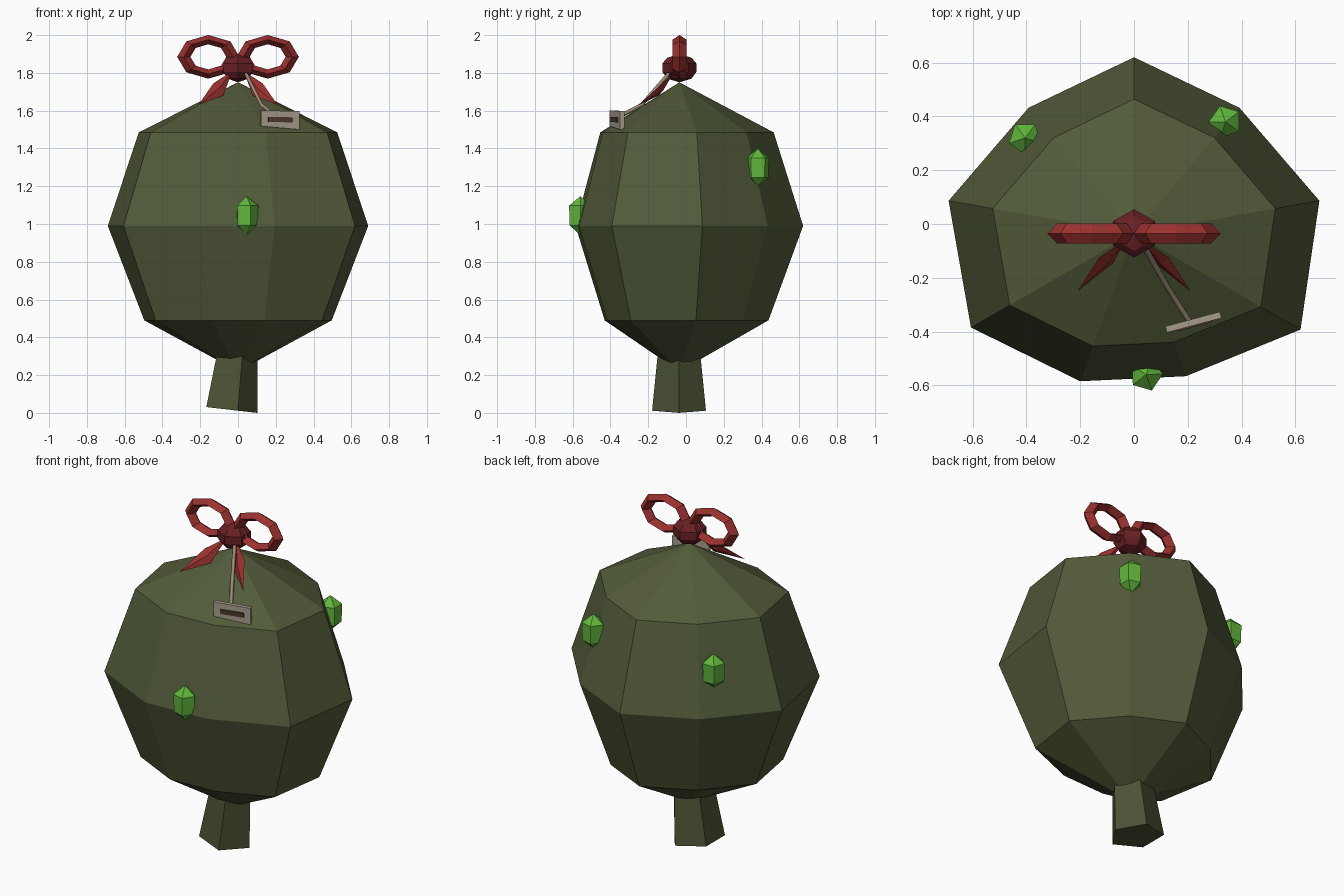
import bpy
from math import sin, cos, pi, radians
from mathutils import Vector, Matrix, Euler

if "Cube" in bpy.data.objects:
    bpy.data.objects.remove(bpy.data.objects["Cube"])


def mat(name, rgb):
    m = bpy.data.materials.new(name)
    m.diffuse_color = (*rgb, 1)
    m.use_nodes = True
    m.node_tree.nodes["Principled BSDF"].inputs["Base Color"].default_value = m.diffuse_color
    return m


LEAF = mat("olive", (0.085, 0.105, 0.042))
BARK = mat("dark_olive", (0.07, 0.085, 0.035))
RED = mat("red", (0.32, 0.03, 0.028))
KNOT = mat("dark_red", (0.14, 0.015, 0.018))
GREEN = mat("bright_green", (0.12, 0.48, 0.045))
CARD = mat("card", (0.38, 0.33, 0.26))
TWINE = mat("twine", (0.32, 0.26, 0.18))
BROWN = mat("brown", (0.07, 0.04, 0.025))


def mesh(name, verts, faces, m):
    me = bpy.data.meshes.new(name)
    me.from_pydata([tuple(v) for v in verts], [], faces)
    me.materials.append(m)
    o = bpy.data.objects.new(name, me)
    bpy.context.collection.objects.link(o)
    return o


def ball(name, outline, levels, centre, m, bottom, top, rot=(0, 0, 0)):
    """Faceted ball: one outline repeated at (z, scale) levels between two poles."""
    n, k = len(outline), len(levels)
    v = [(x * s, y * s, z) for z, s in levels for x, y in outline]
    v += [(0, 0, bottom), (0, 0, top)]
    f = [(j * n + i, j * n + (i + 1) % n, (j + 1) * n + (i + 1) % n, (j + 1) * n + i)
         for j in range(k - 1) for i in range(n)]
    f += [((i + 1) % n, i, n * k) for i in range(n)]
    f += [((k - 1) * n + i, (k - 1) * n + (i + 1) % n, n * k + 1) for i in range(n)]
    o = mesh(name, v, f, m)
    o.location, o.rotation_euler = centre, rot
    return o


def ngon(n, r, start=90.0):
    return [(r * cos(radians(start) + 2 * pi * i / n), r * sin(radians(start) + 2 * pi * i / n))
            for i in range(n)]


# Crown: uneven nine-sided ball
radii = [.655, .61, .70, .70, .585, .565, .715, .70, .61]
outline = [(r * x, r * y) for r, (x, y) in zip(radii, ngon(9, 1))]
ball("crown", outline, [(.49, .72), (.99, 1), (1.485, .762)], (0, -.035, 0), LEAF, .22, 1.75)

# Trunk: tapered leaning pentagon
bpy.ops.mesh.primitive_cone_add(vertices=5, radius1=.15, radius2=.108, depth=.4)
trunk = bpy.context.object
trunk.name = "trunk"
trunk.data.materials.append(BARK)
trunk.data.transform(Matrix.Translation((0, 0, .2)) @ Matrix.Rotation(radians(-90), 4, 'Z'))
trunk.location = (-.047, -.037, .017)
trunk.rotation_euler = (0, radians(6.5), 0)

# Bow loops: octagonal rings with a diamond section
for side, label in ((-1, "left"), (1, "right")):
    v, f = [], []
    for i in range(8):
        a = i * pi / 4
        for j in range(4):
            b = j * pi / 2
            r = .13 + .035 * cos(b)
            v.append((side * (.157 + r * cos(a)), -.035 + .037 * sin(b), 1.885 + .7 * r * sin(a)))
    for i in range(8):
        for j in range(4):
            q = (i * 4 + j, (i + 1) % 8 * 4 + j, (i + 1) % 8 * 4 + (j + 1) % 4, i * 4 + (j + 1) % 4)
            f.append(q if side > 0 else q[::-1])
    mesh(label + "_bow_loop", v, f, RED)

# Ribbon tails: thin kites hanging from the knot
for side, label in ((-1, "left"), (1, "right")):
    root, outer, tip, inner = [Vector((side * x, y, z)) for x, y, z in
                               ((.03, -.06, 1.81), (.13, -.125, 1.745),
                                (.21, -.25, 1.63), (.078, -.145, 1.68))]
    n = (tip - root).cross(outer - inner).normalized() * .016
    mid = (outer + inner) / 2
    f = [(i, (i + 1) % 4, 4) for i in range(4)] + [((i + 1) % 4, i, 5) for i in range(4)]
    if side > 0:
        f = [t[::-1] for t in f]
    mesh(label + "_ribbon_tail", [root, outer, tip, inner, mid - n, mid + n], f, RED)

# Knot
ball("knot", ngon(6, .09), [(-.055, .72), (-.02, 1), (.025, 1), (.055, .72)],
     (0, -.035, 1.825), KNOT, -.075, .075)

# Twine holding the tag
cu = bpy.data.curves.new("twine", 'CURVE')
cu.dimensions = '3D'
cu.bevel_depth = .011
cu.bevel_resolution = 0
sp = cu.splines.new('POLY')
path = ((.03, -.07, 1.82), (.125, -.235, 1.63), (.205, -.36, 1.565))
sp.points.add(len(path) - 1)
for p, c in zip(sp.points, path):
    p.co = (*c, 1)
cu.materials.append(TWINE)
bpy.context.collection.objects.link(bpy.data.objects.new("twine", cu))


# Tag and its dark slot
def plate(name, w, t, left, right, offset, m):
    xs = ((-w / 2, left), (w / 2, right))
    v = [(x, y + offset, z) for x, zs in xs for y in (-t / 2, t / 2) for z in zs]
    o = mesh(name, v, [(0, 1, 3, 2), (4, 6, 7, 5), (0, 4, 5, 1), (2, 3, 7, 6),
                       (0, 2, 6, 4), (1, 5, 7, 3)], m)
    o.location = (.221, -.365, 1.55)
    o.rotation_euler = (0, 0, radians(15))


plate("tag", .21, .024, (-.032, .052), (-.05, .047), 0, CARD)
plate("tag_slot", .135, .01, (-.01, .016), (-.012, .015), -.013, BROWN)

# Gems set into the crown
for name, pos, turn in (("front_gem", (.045, -.56, 1.042), 20),
                        ("back_right_gem", (.34, .38, 1.295), 55),
                        ("back_left_gem", (-.405, .32, 1.235), 0)):
    ball(name, ngon(5, .066, 54), [(-.05, .9), (.055, .95)], pos, GREEN, -.1, .105,
         (0, 0, radians(turn)))
